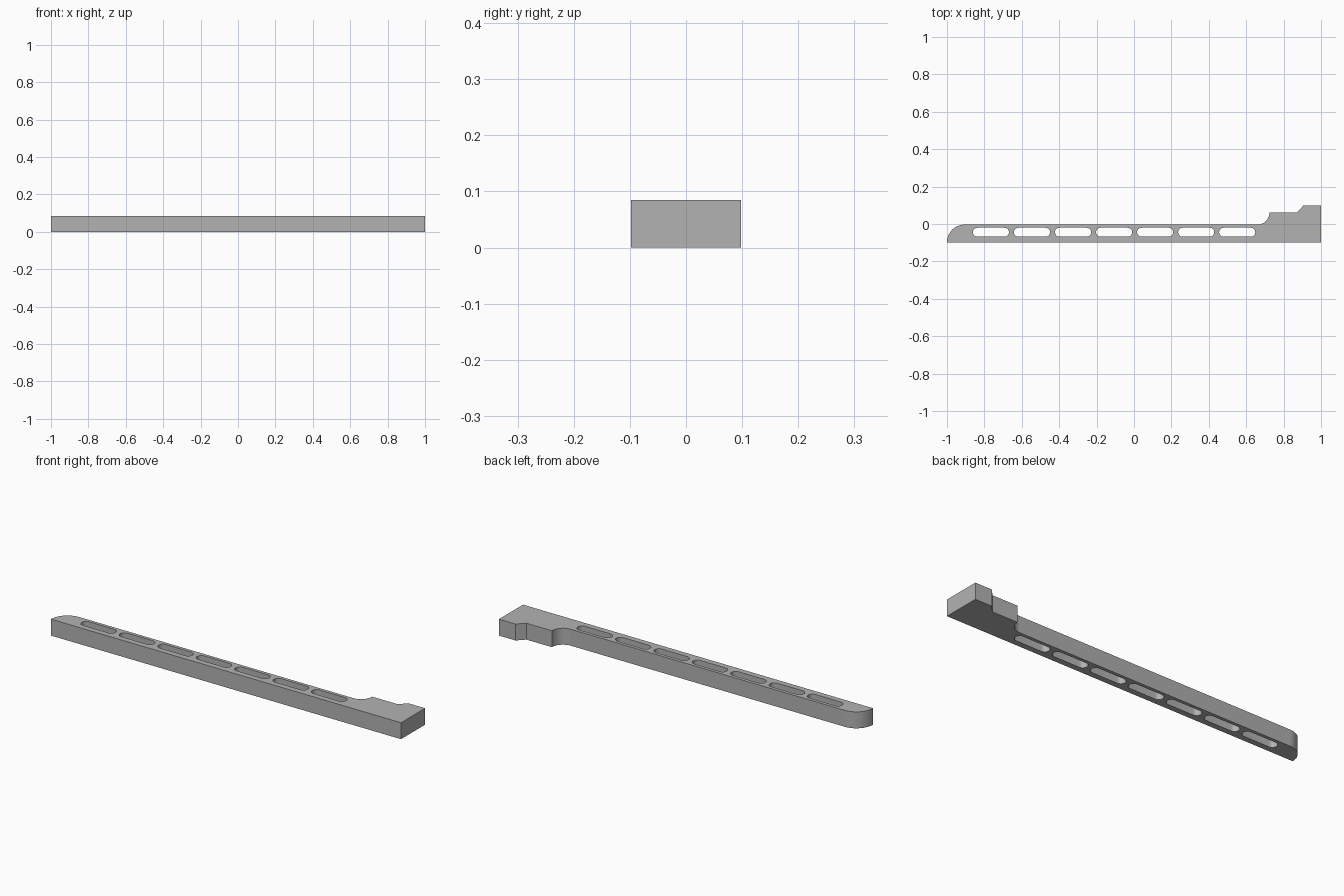
import bpy, bmesh
from math import sin, cos, radians
from mathutils import Vector

if "Cube" in bpy.data.objects:
    bpy.data.objects.remove(bpy.data.objects["Cube"])

HEIGHT = 0.085
FRONT, BACK = -0.098, -0.003


def arc(cx, cy, r, start, end, steps=16):
    angles = [radians(start + (end - start) * i / steps) for i in range(steps + 1)]
    return [(cx + r * cos(a), cy + r * sin(a)) for a in angles]


def slot(cx, cy, length, r):
    half = length / 2 - r
    return arc(cx + half, cy, r, -90, 90) + arc(cx - half, cy, r, 90, 270)


def add_loop(bm, points):
    verts = [bm.verts.new((x, y, 0)) for x, y in points]
    return [bm.edges.new((v, verts[(i + 1) % len(verts)])) for i, v in enumerate(verts)]


# Outline: straight front, stepped block at one end, rounded tip at the other
outline = [(1, FRONT), (1, 0.098), (0.905, 0.098), (0.87, 0.061)]
outline += arc(0.66, 0.061, 0.064, 0, -90)
outline += arc(-0.905, FRONT, 0.095, 90, 180)

# Flat plate with a row of slots
bm = bmesh.new()
edges = add_loop(bm, outline)
for i in range(7):
    edges += add_loop(bm, slot(-0.765 + 0.2195 * i, -0.044, 0.193, 0.024))
bmesh.ops.triangle_fill(bm, edges=edges, use_beauty=True, normal=Vector((0, 0, 1)))

# Thickness
result = bmesh.ops.extrude_face_region(bm, geom=bm.faces[:], use_keep_orig=True)
top = [v for v in result["geom"] if isinstance(v, bmesh.types.BMVert)]
bmesh.ops.translate(bm, verts=top, vec=(0, 0, HEIGHT))
bmesh.ops.recalc_face_normals(bm, faces=bm.faces[:])
bmesh.ops.dissolve_limit(bm, angle_limit=radians(0.5), verts=bm.verts[:], edges=bm.edges[:])

mesh = bpy.data.meshes.new("slotted_bar")
bm.to_mesh(mesh)
bm.free()
bar = bpy.data.objects.new("slotted_bar", mesh)
bpy.context.collection.objects.link(bar)

# Plain grey
grey = bpy.data.materials.new("plain grey")
grey.use_nodes = True
colour = (0.45, 0.45, 0.45, 1)
grey.diffuse_color = colour
grey.node_tree.nodes["Principled BSDF"].inputs["Base Color"].default_value = colour
mesh.materials.append(grey)

# Smooth curved walls, crisp edges
bpy.ops.object.select_all(action="DESELECT")
bar.select_set(True)
bpy.context.view_layer.objects.active = bar
bpy.ops.object.shade_smooth_by_angle(angle=radians(30))
